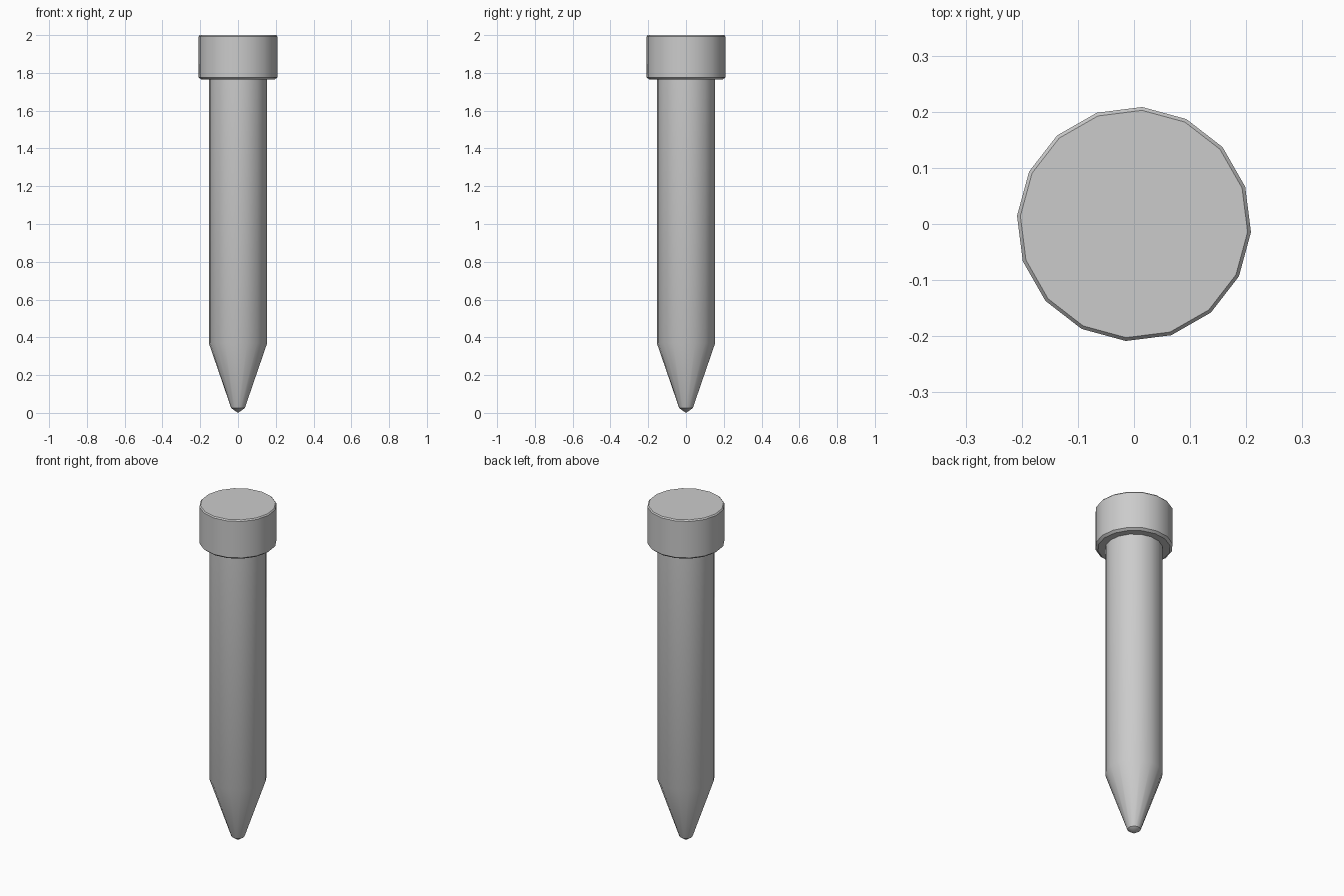
import bpy, bmesh, math

if "Cube" in bpy.data.objects:
    bpy.data.objects.remove(bpy.data.objects["Cube"])

SIDES = 16
OFFSET = math.radians(-4)


def lathe(name, profile):
    """Revolve (radius, z) points from bottom to top; radius 0 makes a pole."""
    bm = bmesh.new()
    rings = []
    for r, z in profile:
        if r == 0:
            rings.append([bm.verts.new((0, 0, z))] * SIDES)
        else:
            rings.append([bm.verts.new((r * math.cos(OFFSET + math.tau * i / SIDES),
                                        r * math.sin(OFFSET + math.tau * i / SIDES), z))
                          for i in range(SIDES)])
    for low, high in zip(rings, rings[1:]):
        for i in range(SIDES):
            j = (i + 1) % SIDES
            corners = list(dict.fromkeys((low[i], low[j], high[j], high[i])))
            bm.faces.new(corners)
    bmesh.ops.recalc_face_normals(bm, faces=bm.faces)
    mesh = bpy.data.meshes.new(name)
    bm.to_mesh(mesh)
    bm.free()
    obj = bpy.data.objects.new(name, mesh)
    bpy.context.collection.objects.link(obj)
    bpy.ops.object.select_all(action='DESELECT')
    obj.select_set(True)
    bpy.context.view_layer.objects.active = obj
    bpy.ops.object.shade_smooth_by_angle(angle=math.radians(35))
    return obj


# Pointed shaft with a blunt tip, running up to the head
lathe("shaft", [(0, 0), (0.036, 0.025), (0.155, 0.37), (0.155, 1.77)])

# Wider cap with slightly eased rims and a flat underside
lathe("head", [(0.155, 1.765), (0.195, 1.765), (0.209, 1.776),
               (0.209, 1.993), (0.203, 2.0), (0, 2.0)])
